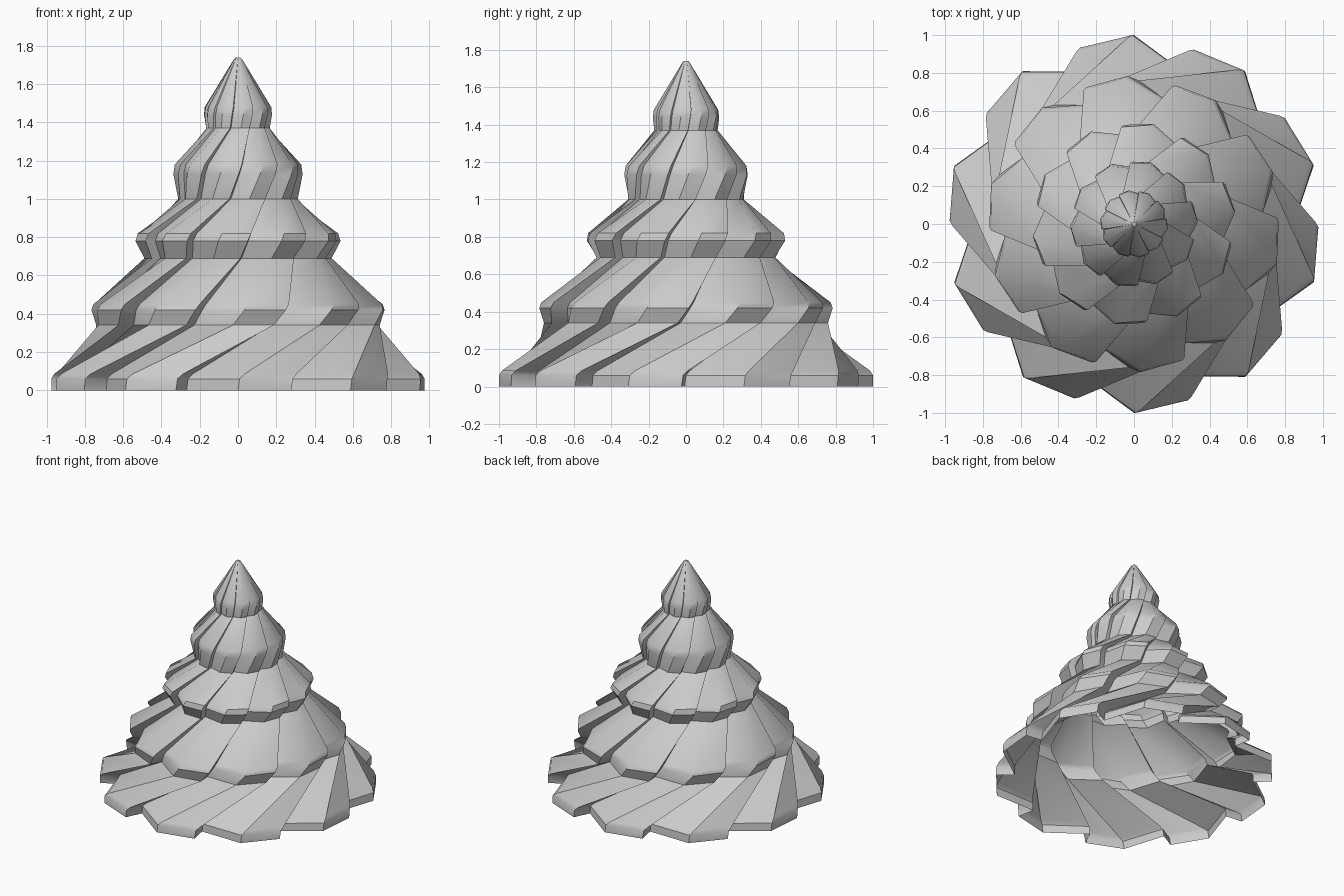
import bpy, bmesh
from math import sin, cos, radians

if "Cube" in bpy.data.objects:
    bpy.data.objects.remove(bpy.data.objects["Cube"])

LOBES = 10
# rings from bottom to tip: height, radius, twist in degrees, notch depth ratio
RINGS = [
    (0.00, 1.000, 0, 0.845), (0.06, 1.000, 0.5, 0.845), (0.085, 0.985, 2, 0.845),
    (0.34, 0.760, 34, 0.86),
    (0.42, 0.785, 38.5, 0.86), (0.45, 0.775, 40, 0.86),
    (0.69, 0.490, 57, 0.88),
    (0.78, 0.540, 61, 0.88), (0.82, 0.530, 63, 0.88),
    (1.00, 0.315, 83, 0.89),
    (1.13, 0.338, 92, 0.89), (1.18, 0.332, 95, 0.89),
    (1.37, 0.170, 113, 0.91),
    (1.44, 0.180, 117, 0.91), (1.48, 0.175, 119, 0.91),
    (1.73, 0.022, 124, 0.95), (1.74, 0.012, 124, 0.95),
]


def ring(bm, z, r, twist, notch):
    """One saw-toothed star section: leading corner, trailing corner, step inward."""
    verts = []
    for k in range(LOBES):
        for ang, f in ((18, 1.0), (34.6, 0.976), (35.5, notch)):
            a = radians(ang + 36 * k + twist)
            verts.append(bm.verts.new((r * f * cos(a), r * f * sin(a), z)))
    return verts


# twisted tiered foliage, a hollow shell open underneath
bm = bmesh.new()
rings = [ring(bm, *p) for p in RINGS]
n = LOBES * 3
for lo, hi in zip(rings, rings[1:]):
    for j in range(n):
        k = (j + 1) % n
        bm.faces.new((lo[j], lo[k], hi[k], hi[j]))
bm.faces.new(rings[-1])

mesh = bpy.data.meshes.new("tree_foliage")
bm.to_mesh(mesh)
bm.free()
tree = bpy.data.objects.new("tree_foliage", mesh)
bpy.context.collection.objects.link(tree)
bpy.context.view_layer.objects.active = tree
tree.select_set(True)
bpy.ops.object.shade_smooth_by_angle(angle=radians(35))
